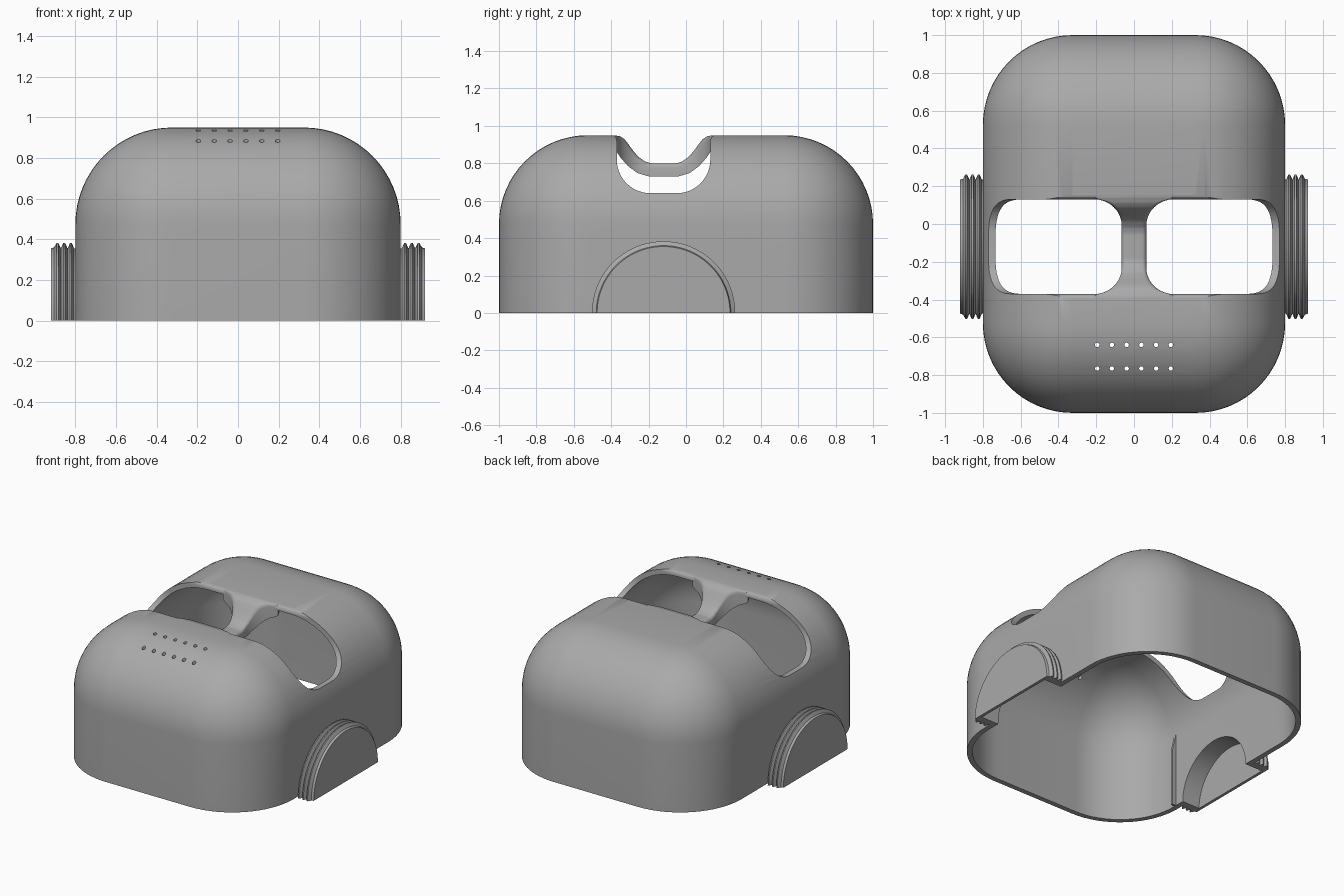
import bpy, bmesh, math
from mathutils import Vector

if "Cube" in bpy.data.objects:
    bpy.data.objects.remove(bpy.data.objects["Cube"])

YC = -0.12      # centre line of the ports and the eye openings
WALL = 0.035

grey = bpy.data.materials.new("plain_grey")
grey.use_nodes = True
COLOUR = (0.4, 0.4, 0.4, 1)
grey.diffuse_color = COLOUR
grey.node_tree.nodes["Principled BSDF"].inputs["Base Color"].default_value = COLOUR


def finish(bm, name):
    bmesh.ops.remove_doubles(bm, verts=bm.verts, dist=1e-5)
    bmesh.ops.recalc_face_normals(bm, faces=bm.faces)
    mesh = bpy.data.meshes.new(name)
    bm.to_mesh(mesh)
    bm.free()
    mesh.materials.append(grey)
    obj = bpy.data.objects.new(name, mesh)
    bpy.context.collection.objects.link(obj)
    return obj


def activate(obj):
    bpy.ops.object.select_all(action='DESELECT')
    obj.select_set(True)
    bpy.context.view_layer.objects.active = obj


def smooth(obj, angle=35):
    activate(obj)
    bpy.ops.object.shade_smooth_by_angle(angle=math.radians(angle))


def cut(obj, cutter):
    activate(obj)
    mod = obj.modifiers.new("cut", 'BOOLEAN')
    mod.operation = 'DIFFERENCE'
    mod.solver = 'EXACT'
    mod.object = cutter
    bpy.ops.object.modifier_apply(modifier=mod.name)
    bpy.data.objects.remove(cutter)


def loft(bm, rings, close_ends=True):
    """Skin a list of closed rings of points."""
    loops = [[bm.verts.new(p) for p in ring] for ring in rings]
    n = len(loops[0])
    for a, b in zip(loops, loops[1:]):
        for i in range(n):
            j = (i + 1) % n
            bm.faces.new((a[i], a[j], b[j], b[i]))
    if close_ends:
        bm.faces.new(loops[0])
        bm.faces.new(loops[-1])


def dome(name, inset, floor):
    """Rounded box with its lower half sliced away."""
    bm = bmesh.new()
    bmesh.ops.create_cube(bm, size=2)
    for v in bm.verts:
        v.co = Vector((v.co.x * (0.8 - inset), v.co.y * (1 - inset), v.co.z * (0.95 - inset)))
    bmesh.ops.bevel(bm, geom=bm.edges[:], offset=0.475 - inset, segments=16,
                    profile=0.5, affect='EDGES')
    geom = bm.verts[:] + bm.edges[:] + bm.faces[:]
    res = bmesh.ops.bisect_plane(bm, geom=geom, plane_co=(0, 0, floor),
                                 plane_no=(0, 0, 1), clear_inner=True)
    rim = [e for e in res["geom_cut"] if isinstance(e, bmesh.types.BMEdge)]
    bmesh.ops.contextual_create(bm, geom=rim)
    return finish(bm, name)


def rod(name, centre, radius, length, axis, sides):
    bm = bmesh.new()
    bmesh.ops.create_cone(bm, cap_ends=True, segments=sides, radius1=radius,
                          radius2=radius, depth=length)
    turn = Vector((0, 0, 1)).rotation_difference(Vector(axis))
    for v in bm.verts:
        v.co = turn @ v.co + Vector(centre)
    return finish(bm, name)


# Hollow shell
shell = dome("shell", 0, 0)
cut(shell, dome("cavity", WALL, -0.1))

# Trough across the top that opens both eye holes, with flared upper lips
half = [(0.07 + 0.18 * math.sin(a), 0.82 - 0.18 * math.cos(a))
        for a in [math.pi / 2 * i / 12 for i in range(13)]]
half += [(0.28 - 0.03 * math.cos(a), 0.92 + 0.031 * math.sin(a))
         for a in [math.pi / 2 * i / 6 for i in range(7)]]
half.append((0.28, 1.2))
outline = half + [(-y, z) for y, z in reversed(half)]
bm = bmesh.new()
loft(bm, [[(x, YC + y, z) for y, z in outline] for x in (-1, 1)])
cut(shell, finish(bm, "trough"))

# Round passages into the side ports
cut(shell, rod("passage", (0, YC, 0), 0.31, 1.7, (1, 0, 0), 96))

# Two rows of vent holes
for y in (-0.64, -0.765):
    for i in range(6):
        cut(shell, rod("vent", ((i - 2.5) * 0.078, y, 0.9), 0.012, 0.5, (0, 0, 1), 12))
smooth(shell)


# Saddle bridge between the eye holes, flaring where it joins the shell
def lerp(points, t):
    for (a, za), (b, zb) in zip(points, points[1:]):
        if t <= b:
            return za + (zb - za) * (t - a) / (b - a)
    return points[-1][1]


top_line = [(0, 0.8), (0.07, 0.8), (0.1, 0.81), (0.135, 0.835), (0.165, 0.87),
            (0.19, 0.905), (0.21, 0.93), (0.235, 0.946), (0.275, 0.95)]
low_line = [(0, 0.73), (0.08, 0.73), (0.14, 0.748), (0.19, 0.785), (0.23, 0.83),
            (0.275, 0.9)]
rings = []
for k in range(-33, 34):
    d = abs(k) / 120
    f = min(1, max(0, d - 0.11) / 0.142)
    w = 0.065 + 0.15 * (1 - math.sqrt(1 - f * f))
    hi, lo = lerp(top_line, d), lerp(low_line, d)
    e = 0.022
    section = [(-w, lo), (w, lo), (w, hi - e)]
    section += [(w - e + e * math.cos(a), hi - e + e * math.sin(a))
                for a in (0.4, 0.8, 1.2, math.pi / 2)]
    section += [(-x, z) for x, z in reversed(section[2:])]
    rings.append([(x, YC + k / 120, z) for x, z in section])
bm = bmesh.new()
loft(bm, rings)
smooth(finish(bm, "eye_bridge"), 45)

# Hollow half-round side ports with threaded rims, closed at the outer end
profile = [(0.77, 0.31), (0.9, 0.31), (0.9, 0), (0.92, 0), (0.92, 0.355), (0.905, 0.36)]
for peak in (0.888, 0.855, 0.822):
    profile += [(peak + 0.004, 0.383), (peak - 0.004, 0.383), (peak - 0.0165, 0.355)]
profile.append((0.77, 0.355))
for side, name in ((1, "left_port"), (-1, "right_port")):
    bm = bmesh.new()
    loft(bm, [[(side * x, YC + r * math.cos(a), r * math.sin(a)) for x, r in profile]
              for a in [math.pi * i / 48 for i in range(49)]])
    smooth(finish(bm, name), 25)

# Thin upright rib inside the right wall
bm = bmesh.new()
loft(bm, [[(-0.77, y, 0), (-0.735, y, 0), (-0.735, y, 0.4), (-0.77, y, 0.55)]
          for y in (-0.51, -0.495)])
finish(bm, "inner_rib")
